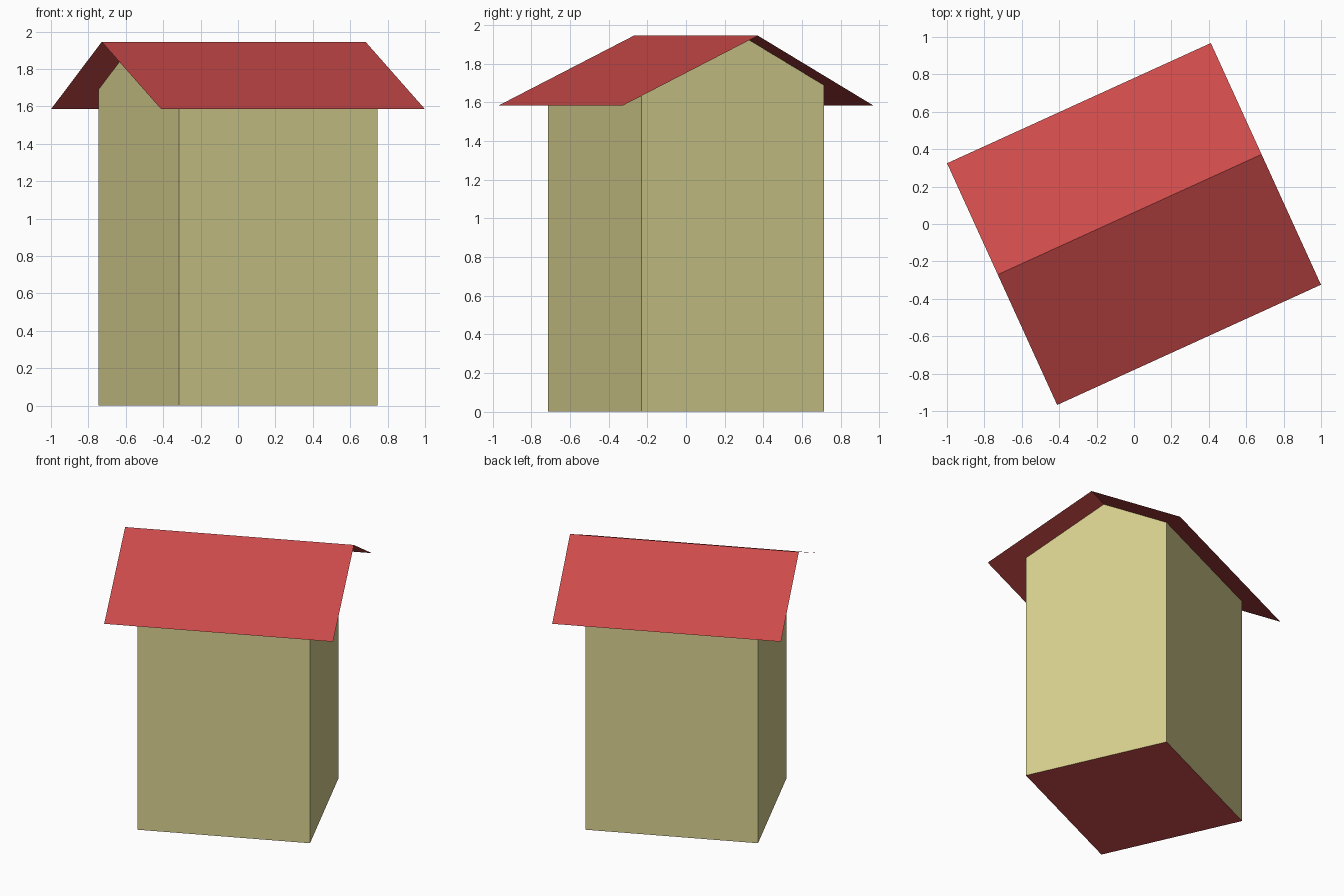
import bpy
import bmesh
import math

cube = bpy.data.objects.get("Cube")
if cube:
    bpy.data.objects.remove(cube, do_unlink=True)

TURN = math.radians(24.5)          # the whole house is turned about z
WALL_X, WALL_Y = 0.584, 0.519      # half sizes of the walls
ROOF_X, ROOF_Y = 0.775, 0.71       # half sizes of the roof
RIDGE_Y, RIDGE_Z, EAVE_Z = 0.056, 1.945, 1.585


def material(name, colour):
    mat = bpy.data.materials.new(name)
    mat.use_nodes = True
    mat.diffuse_color = (*colour, 1)
    mat.node_tree.nodes["Principled BSDF"].inputs["Base Color"].default_value = (*colour, 1)
    return mat


def roof_height(y):
    """Height of the roof sheet at depth y."""
    edge = ROOF_Y if y > RIDGE_Y else -ROOF_Y
    return RIDGE_Z + (EAVE_Z - RIDGE_Z) * (y - RIDGE_Y) / (edge - RIDGE_Y)


def strip(name, profile, half_x, mat, closed=False, caps=False):
    """Sweep a (y, z) profile along x, optionally closing it and filling its ends."""
    bm = bmesh.new()
    ends = [[bm.verts.new((x, y, z)) for y, z in profile] for x in (-half_x, half_x)]
    a, b = ends
    count = len(profile)
    for i in range(count if closed else count - 1):
        j = (i + 1) % count
        bm.faces.new((a[i], b[i], b[j], a[j]))
    if caps:
        bm.faces.new(a)
        bm.faces.new(b[::-1])
    bmesh.ops.recalc_face_normals(bm, faces=bm.faces)
    mesh = bpy.data.meshes.new(name)
    bm.to_mesh(mesh)
    bm.free()
    mesh.materials.append(mat)
    obj = bpy.data.objects.new(name, mesh)
    obj.rotation_euler.z = TURN
    bpy.context.collection.objects.link(obj)
    return obj


red = material("roof red", (0.61, 0.069, 0.069))
tan = material("wall tan", (0.686, 0.631, 0.275))

# Gabled walls, with the gables reaching just under the roof
gap = 0.002
walls = strip("walls", [(-WALL_Y, 0), (WALL_Y, 0),
                        (WALL_Y, roof_height(WALL_Y) - gap),
                        (RIDGE_Y, RIDGE_Z - gap),
                        (-WALL_Y, roof_height(-WALL_Y) - gap)],
              WALL_X, tan, closed=True, caps=True)

# Red floor on the underside, and no second skin beneath the roof
walls.data.materials.append(red)
for face in walls.data.polygons:
    if face.normal.z < -0.9:
        face.material_index = 1
bm = bmesh.new()
bm.from_mesh(walls.data)
bmesh.ops.delete(bm, geom=[f for f in bm.faces if f.normal.z > 0.5], context='FACES_ONLY')
bm.to_mesh(walls.data)
bm.free()

# Thin overhanging roof with an off-centre ridge
strip("roof", [(-ROOF_Y, EAVE_Z), (RIDGE_Y, RIDGE_Z), (ROOF_Y, EAVE_Z)], ROOF_X, red)
# Make the roof sheet face upward
roof = bpy.data.objects["roof"]
if roof.data.polygons[0].normal.z < 0:
    roof.data.flip_normals()
